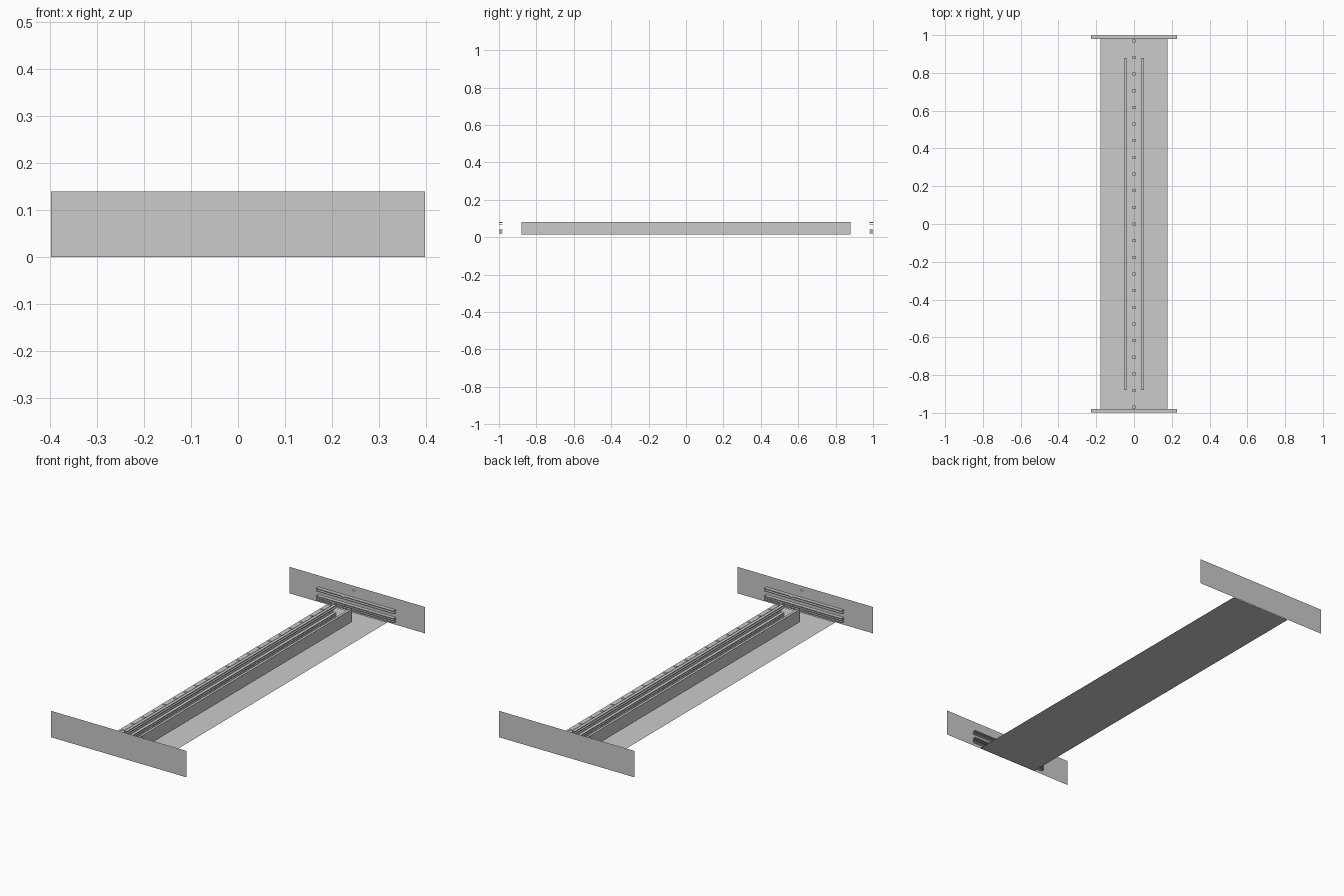
import bpy, bmesh
from mathutils import Vector

if "Cube" in bpy.data.objects:
    bpy.data.objects.remove(bpy.data.objects["Cube"])


def make_object(name, bm):
    bmesh.ops.recalc_face_normals(bm, faces=bm.faces)
    mesh = bpy.data.meshes.new(name)
    bm.to_mesh(mesh)
    bm.free()
    ob = bpy.data.objects.new(name, mesh)
    bpy.context.collection.objects.link(ob)
    return ob


def add_sheet(bm, corner, u, v):
    c, u, v = Vector(corner), Vector(u), Vector(v)
    bm.faces.new([bm.verts.new(p) for p in (c, c + u, c + u + v, c + v)])


def add_box(bm, lo, hi):
    verts = bmesh.ops.create_cube(bm, size=1)["verts"]
    for vert in verts:
        vert.co = [l + (c + 0.5) * (h - l) for c, l, h in zip(vert.co, lo, hi)]


SLAT_HEIGHTS = (0.018, 0.028, 0.038, 0.066, 0.078)
SLAT_THICK = 0.004

# Floor sheet
bm = bmesh.new()
add_sheet(bm, (-0.178, -0.998, 0), (0.356, 0, 0), (0, 1.996, 0))
make_object("floor", bm)

for side, x_name, y_name in ((-1, "left", "front"), (1, "right", "back")):
    # End wall sheet
    bm = bmesh.new()
    add_sheet(bm, (-0.398, side, 0), (0.796, 0, 0), (0, 0, 0.14))
    make_object(y_name + "_end_wall", bm)

    # Slats on the inner face of the end wall
    bm = bmesh.new()
    ya, yb = sorted((side * 0.98, side * 0.999))
    for z in SLAT_HEIGHTS:
        add_box(bm, (-0.227, ya, z - SLAT_THICK / 2), (0.227, yb, z + SLAT_THICK / 2))
    make_object(y_name + "_end_slats", bm)

    # Long side panel
    bm = bmesh.new()
    add_sheet(bm, (side * 0.054, -0.88, 0.015), (0, 1.76, 0), (0, 0, 0.067))
    make_object(x_name + "_panel", bm)

    # Slats on the inner face of the side panel
    bm = bmesh.new()
    xa, xb = sorted((side * 0.038, side * 0.0535))
    for z in SLAT_HEIGHTS:
        add_box(bm, (xa, -0.88, z - SLAT_THICK / 2), (xb, 0.88, z + SLAT_THICK / 2))
    make_object(x_name + "_panel_slats", bm)

# Row of small flat overhead tiles
bm = bmesh.new()
for i in range(23):
    y = -0.97 + i * 1.94 / 22
    add_sheet(bm, (-0.008, y - 0.008, 0.133), (0.016, 0, 0), (0, 0.016, 0))
make_object("overhead_tiles", bm)
